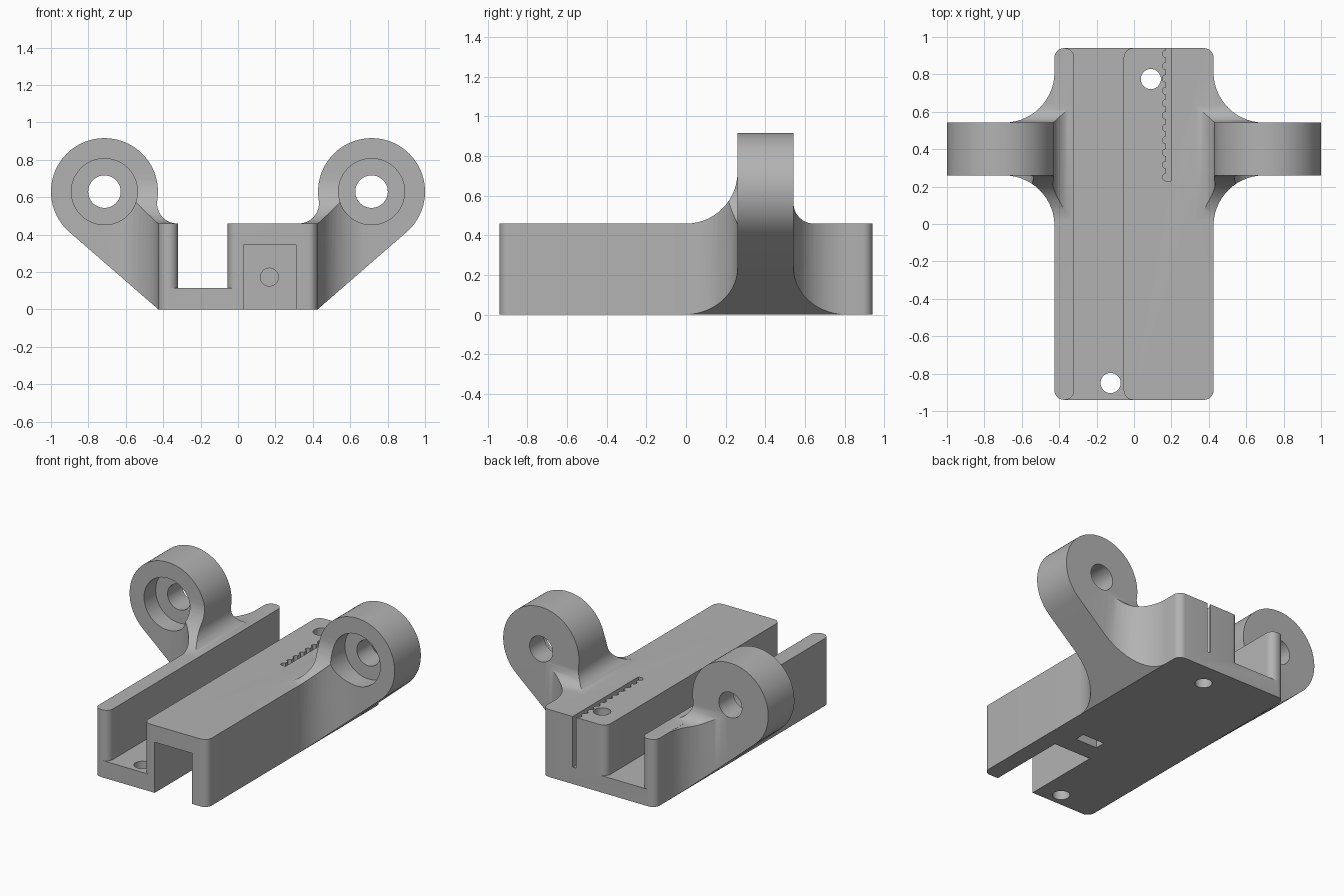
import bpy, bmesh, math
from math import sin, cos, radians

if "Cube" in bpy.data.objects:
    bpy.data.objects.remove(bpy.data.objects["Cube"])

grey = bpy.data.materials.new("plain grey")
grey.diffuse_color = (0.45, 0.45, 0.45, 1)
grey.use_nodes = True
grey.node_tree.nodes["Principled BSDF"].inputs["Base Color"].default_value = grey.diffuse_color


def arc(cx, cy, r, a0, a1, n=14):
    """Points along an arc, angles in degrees."""
    return [(cx + r * cos(radians(a0 + (a1 - a0) * i / n)),
             cy + r * sin(radians(a0 + (a1 - a0) * i / n))) for i in range(n + 1)]


def prism(name, pts, axis, lo, hi):
    """Extrude a 2D outline along an axis."""
    place = {'z': lambda u, v: (u, v, lo),
             'y': lambda u, v: (u, lo, v),
             'x': lambda u, v: (lo, u, v)}[axis]
    step = {'z': (0, 0, hi - lo), 'y': (0, hi - lo, 0), 'x': (hi - lo, 0, 0)}[axis]
    bm = bmesh.new()
    face = bm.faces.new([bm.verts.new(place(u, v)) for u, v in pts])
    ext = bmesh.ops.extrude_face_region(bm, geom=[face], use_keep_orig=True)
    bmesh.ops.translate(bm, vec=step,
                        verts=[e for e in ext['geom'] if isinstance(e, bmesh.types.BMVert)])
    bmesh.ops.recalc_face_normals(bm, faces=bm.faces)
    mesh = bpy.data.meshes.new(name)
    bm.to_mesh(mesh)
    bm.free()
    mesh.materials.append(grey)
    ob = bpy.data.objects.new(name, mesh)
    bpy.context.collection.objects.link(ob)
    return ob


def box(name, x0, x1, y0, y1, z0, z1):
    return prism(name, [(x0, y0), (x1, y0), (x1, y1), (x0, y1)], 'z', z0, z1)


def rod(name, u, v, r, axis, lo, hi, n=40):
    return prism(name, arc(u, v, r, 0, 360, n)[:-1], axis, lo, hi)


def combine(ob, other, op):
    """Apply a boolean and discard the second object."""
    mod = ob.modifiers.new("join", 'BOOLEAN')
    mod.operation, mod.object, mod.solver = op, other, 'EXACT'
    bpy.context.view_layer.update()
    mesh = bpy.data.meshes.new_from_object(
        ob.evaluated_get(bpy.context.evaluated_depsgraph_get()))
    ob.modifiers.clear()
    ob.data = mesh
    bpy.data.objects.remove(other)


W, L, H, R = 0.425, 0.94, 0.46, 0.05

# Main body with rounded upright corners
outline = (arc(W - R, L - R, R, 0, 90, 8) + arc(-W + R, L - R, R, 90, 180, 8)
           + arc(-W + R, -L + R, R, 180, 270, 8) + arc(W - R, -L + R, R, 270, 360, 8))
body = prism("body", outline, 'z', 0, H)


def add_lug(s):
    """Side lug: front profile trimmed by plan and side fillets; s is the side."""
    cx, cz, r = 0.714, 0.63, 0.286
    profile = [(0.33, 0.3), (0.34, 0.003), (W, 0)]
    profile += arc(cx, cz, r, -49, 189.1, 56)
    profile += arc(0.325, 0.568, 0.108, 9.1, -90, 12)[1:]
    plan = [(0.28, 0), (W, 0)] + arc(W + 0.27, -0.01, 0.27, 178, 90)
    plan += [(1.1, 0.26), (1.1, 0.542)] + arc(W + 0.27, 0.812, 0.27, 270, 180)
    plan += [(0.28, 0.812)]
    top = H - 0.001
    side = [(-0.1, -0.1), (-0.1, top)] + arc(0, top + 0.26, 0.26, -90, 0)
    side += [(0.26, 1.1), (0.542, 1.1)] + arc(0.645, top + 0.103, 0.103, 180, 270)
    side += [(0.95, top), (0.95, -0.1)]
    lug = prism("lug", [(s * u, v) for u, v in profile], 'y', -0.05, 0.9)
    combine(lug, prism("plan_trim", [(s * u, v) for u, v in plan], 'z', -0.2, 1.2), 'INTERSECT')
    combine(lug, prism("side_trim", side, 'x', -1.3, 1.3), 'INTERSECT')
    combine(body, lug, 'UNION')
    # Bore and front counterbore
    combine(body, rod("bore", s * cx, cz, 0.087, 'y', 0.1, 0.7), 'DIFFERENCE')
    combine(body, rod("counterbore", s * cx, cz, 0.177, 'y', -0.05, 0.385, 48), 'DIFFERENCE')


for s in (-1, 1):
    add_lug(s)

# Long channel with rounded mouth at each end
x0, x1, e = -0.32, -0.055, L + 0.05
channel = ([(x0 - R, -e)] + arc(x0 - R, -L + R, R, -90, 0, 8)
           + arc(x0 - R, L - R, R, 0, 90, 8) + [(x0 - R, e), (x1 + R, e)]
           + arc(x1 + R, L - R, R, 90, 180, 8) + arc(x1 + R, -L + R, R, 180, 270, 8)
           + [(x1 + R, -e)])
combine(body, prism("channel", channel, 'z', 0.115, 1.0), 'DIFFERENCE')

# Toothed belt slot at the rear
slot = [(0.197, 1.0), (0.17, 1.0)]
for i in range(10, -1, -1):
    slot += arc(0.17, 0.25 + i * 0.066, 0.019, 90, 270, 6)
slot += [(0.197, 0.231)]
combine(body, prism("belt_slot", slot, 'z', 0.115, 0.6), 'DIFFERENCE')

# Front pocket, nut slot and adjusting screw hole
combine(body, box("pocket", 0.03, 0.31, -1.1, -0.39, -0.1, 0.345), 'DIFFERENCE')
combine(body, box("nut_slot", 0.085, 0.25, -0.26, -0.19, -0.1, 0.26), 'DIFFERENCE')
combine(body, rod("screw_hole", 0.168, 0.173, 0.048, 'y', -0.45, -0.05, 32), 'DIFFERENCE')

# Upright mounting holes
for hx, hy in ((0.09, 0.775), (-0.125, -0.85)):
    combine(body, rod("mount_hole", hx, hy, 0.054, 'z', -0.2, 0.8, 32), 'DIFFERENCE')

body.name = "bracket_body"
bpy.context.view_layer.objects.active = body
body.select_set(True)
bpy.ops.object.shade_smooth_by_angle()
